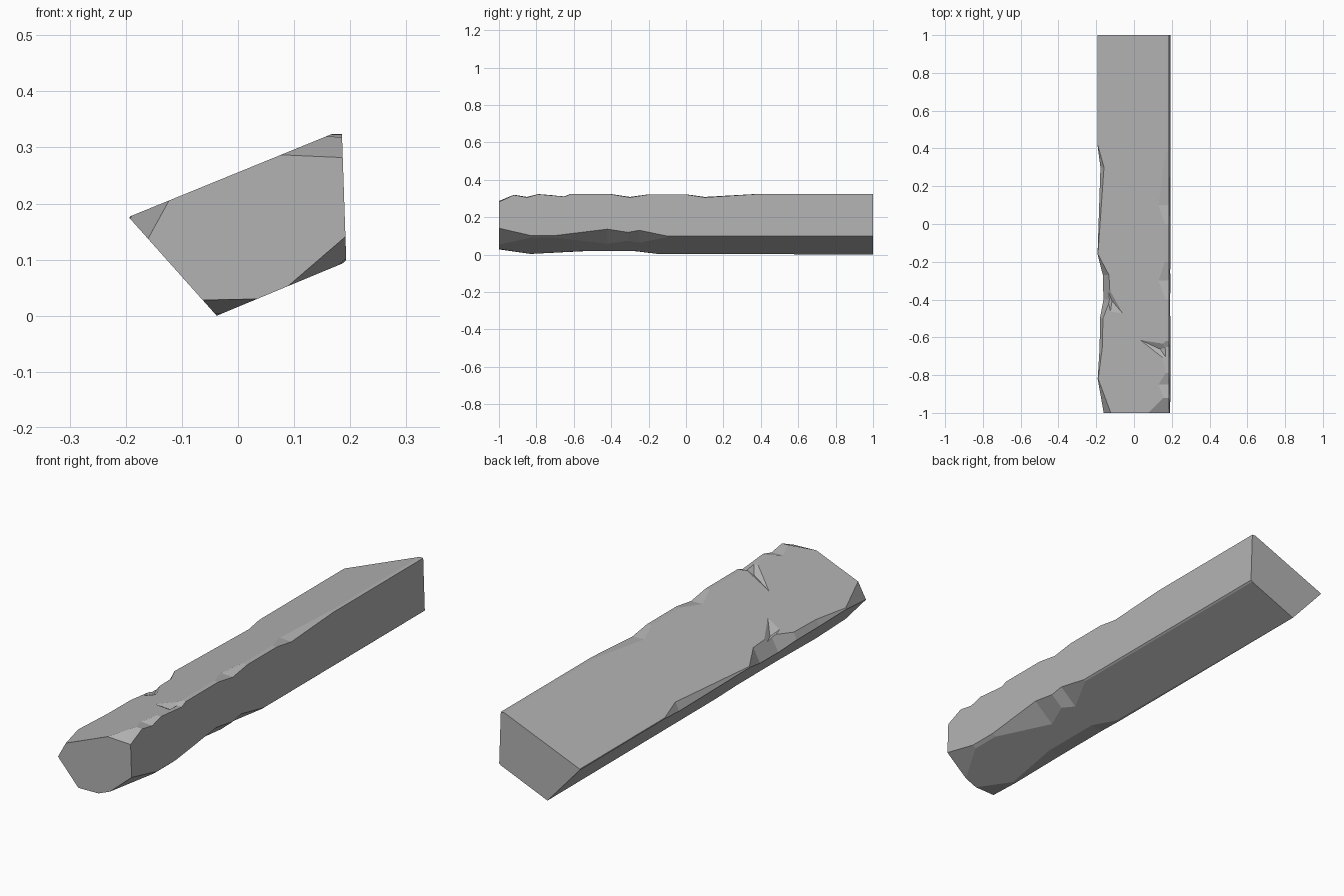
import bpy, bmesh
from mathutils import Vector

if "Cube" in bpy.data.objects:
    bpy.data.objects.remove(bpy.data.objects["Cube"])

# Cross-section corners (x, z), counter-clockwise seen from the front
corners = [Vector(c) for c in ((-.038, 0), (.193, .096), (.185, .331), (-.195, .176))]

# Per corner: wear ratio toward the previous corner, then (y, wear) along the edge
bottom_edge = .48, ((-1, .078), (-.83, .01), (-.55, .05), (-.27, .05), (-.15, .01), (1, .002))
right_edge = 2.5, ((-1, .045), (-.83, .006), (-.7, .006), (-.42, .04), (-.31, .023),
                   (-.25, .034), (-.1, .003))
top_edge = .42, ((-1, .117), (-.92, .03), (-.85, .06), (-.79, .02), (-.65, .05), (-.62, .02),
                 (-.4, .02), (-.3, .06), (-.2, .023), (0, .023), (.1, .06), (.38, .018))
left_edge = 1.5, ((-1, .052), (-.82, .004), (-.65, .02), (-.5, .022), (-.4, .05),
                  (-.27, .045), (-.16, .003), (.3, .026), (.42, .002))
edges = (bottom_edge, right_edge, top_edge, left_edge)


def wear_at(keys, y):
    for (y0, w0), (y1, w1) in zip(keys, keys[1:]):
        if y <= y1:
            return w0 + (w1 - w0) * (y - y0) / (y1 - y0)
    return keys[-1][1]


def section(y):
    pts = []
    for i, c in enumerate(corners):
        ratio, keys = edges[i]
        w = wear_at(keys, y)
        for other, d in ((corners[i - 1], w * ratio), (corners[(i + 1) % 4], w)):
            p = c + (other - c).normalized() * d
            pts.append((p.x, y, p.y))
    return pts


# Dark grey stone
stone = bpy.data.materials.new("stone")
stone.diffuse_color = (.45, .45, .45, 1)
stone.use_nodes = True
stone.node_tree.nodes["Principled BSDF"].inputs["Base Color"].default_value = stone.diffuse_color


def make_object(name, bm):
    bmesh.ops.recalc_face_normals(bm, faces=bm.faces)
    me = bpy.data.meshes.new(name)
    bm.to_mesh(me)
    bm.free()
    me.materials.append(stone)
    ob = bpy.data.objects.new(name, me)
    bpy.context.collection.objects.link(ob)
    return ob


# Beam: loft of the worn sections, capped at both ends
bm = bmesh.new()
stations = sorted({y for _, keys in edges for y, _ in keys})
rings = [[bm.verts.new(p) for p in section(y)] for y in stations]
for r0, r1 in zip(rings, rings[1:]):
    for i in range(8):
        j = (i + 1) % 8
        bm.faces.new((r0[i], r0[j], r1[j], r1[i]))
bm.faces.new(rings[0])
bm.faces.new(rings[-1])
beam = make_object("stone_beam", bm)


# Gouges: thin wedges cut into the top face near the worn edges
def top_z(x):
    c, d = corners[2], corners[3]
    return d.y + (x - d.x) * (c.y - d.y) / (c.x - d.x)


def gouge(name, tri, depth):
    g = bmesh.new()
    top = [g.verts.new((x, y, top_z(x) + .01)) for x, y in tri]
    cx, cy = (sum(p[k] for p in tri) / 3 for k in (0, 1))
    tip = g.verts.new((cx, cy, top_z(cx) - depth))
    g.faces.new(top)
    for i in range(3):
        g.faces.new((top[i], top[(i + 1) % 3], tip))
    cutter = make_object(name, g)
    cutter.hide_render = True
    m = beam.modifiers.new(name, 'BOOLEAN')
    m.operation, m.object, m.solver = 'DIFFERENCE', cutter, 'EXACT'
    return cutter


cutters = [gouge("right_gouge_cutter", ((-.02, -.59), (.23, -.63), (.21, -.77)), .02),
           gouge("left_gouge_cutter", ((-.2, -.2), (-.02, -.52), (-.13, -.5)), .015)]

# Bake the cuts and remove the cutters
dg = bpy.context.evaluated_depsgraph_get()
baked = bpy.data.meshes.new_from_object(beam.evaluated_get(dg))
beam.modifiers.clear()
beam.data = baked
for c in cutters:
    bpy.data.objects.remove(c)
